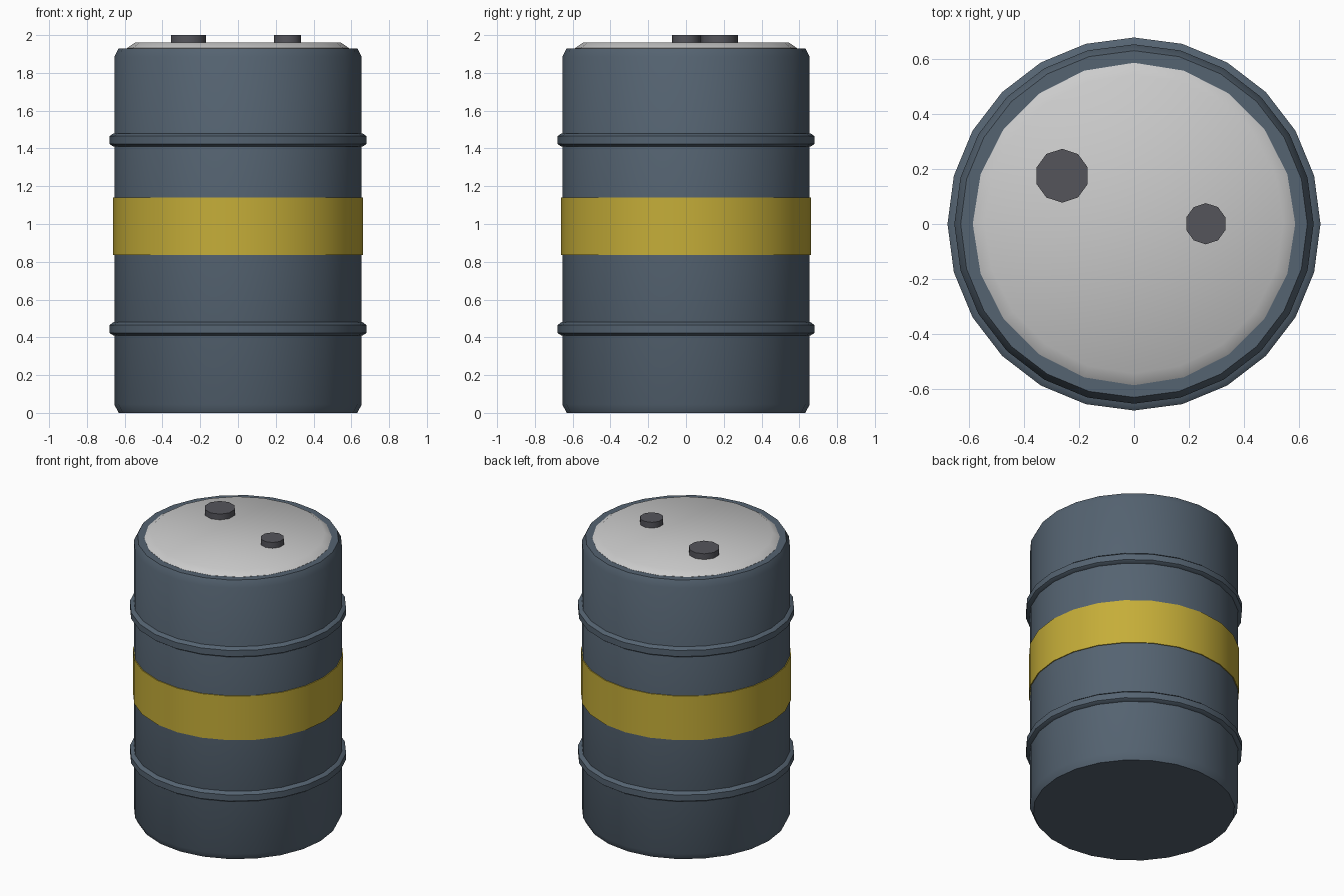
import bpy, bmesh
from math import sin, cos, tau, radians

if "Cube" in bpy.data.objects:
    bpy.data.objects.remove(bpy.data.objects["Cube"])


def material(name, rgb):
    m = bpy.data.materials.new(name)
    m.diffuse_color = (*rgb, 1)
    m.use_nodes = True
    m.node_tree.nodes["Principled BSDF"].inputs["Base Color"].default_value = m.diffuse_color
    return m


def lathe(name, profile, sides, mat=None, x=0, y=0):
    """Spin a bottom-to-top (radius, z) profile into a capped solid; first corner faces +y."""
    bm = bmesh.new()
    rings = [[bm.verts.new((r * sin(tau * i / sides), r * cos(tau * i / sides), z))
              for i in range(sides)] for r, z in profile]
    for low, high in zip(rings, rings[1:]):
        for i in range(sides):
            j = (i + 1) % sides
            bm.faces.new((low[i], low[j], high[j], high[i]))
    bm.faces.new(rings[0])
    bm.faces.new(rings[-1])
    bmesh.ops.recalc_face_normals(bm, faces=bm.faces)
    mesh = bpy.data.meshes.new(name)
    bm.to_mesh(mesh)
    bm.free()
    ob = bpy.data.objects.new(name, mesh)
    ob.location = (x, y, 0)
    bpy.context.collection.objects.link(ob)
    if mat:
        mesh.materials.append(mat)
    bpy.ops.object.select_all(action='DESELECT')
    ob.select_set(True)
    bpy.context.view_layer.objects.active = ob
    bpy.ops.object.shade_smooth_by_angle(angle=radians(40))
    return ob


blue = material("blue_steel", (0.09, 0.125, 0.165))
yellow = material("yellow_paint", (0.56, 0.42, 0.04))
dark = material("dark_metal", (0.09, 0.09, 0.105))

# Drum body with chamfered rims
lathe("drum_body", [(0.632, 0), (0.655, 0.045), (0.655, 1.885), (0.632, 1.93)], 24, blue)

# Raised rolling hoops
for name, z in (("lower_hoop", 0.445), ("upper_hoop", 1.445)):
    lathe(name, [(0.66, z - 0.035), (0.68, z - 0.022), (0.68, z + 0.02), (0.66, z + 0.035)], 24, blue)

# Painted stripe
lathe("stripe", [(0.661, 0.835), (0.661, 1.14)], 24, yellow)

# Lid with sloped edge
lathe("lid", [(0.588, 1.92), (0.588, 1.931), (0.545, 1.96)], 20)

# Screw-in bungs
lathe("large_bung", [(0.098, 1.94), (0.098, 2.0)], 10, dark, -0.262, 0.176)
lathe("small_bung", [(0.075, 1.94), (0.075, 2.0)], 10, dark, 0.262, 0.001)
